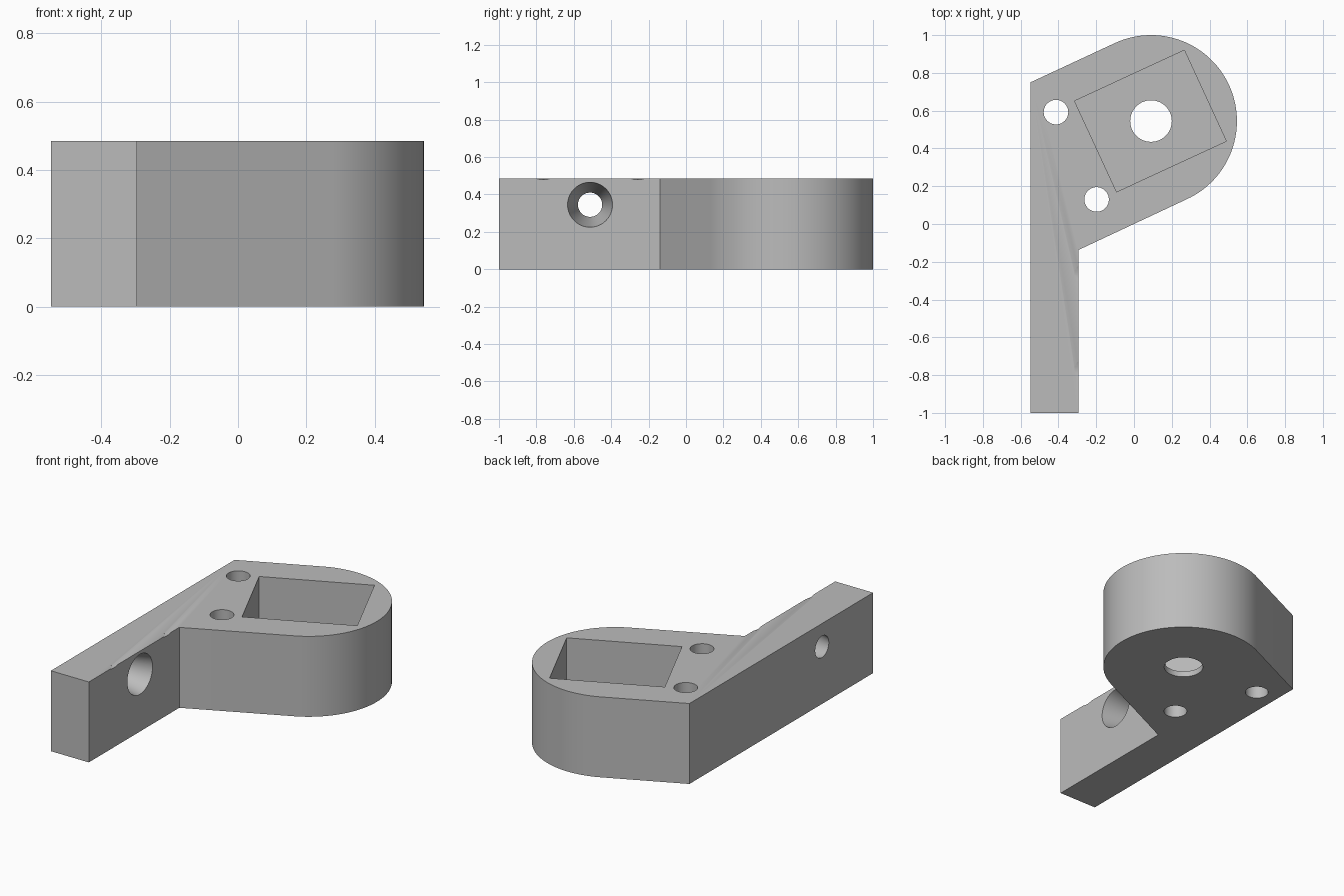
import bpy, bmesh, math
from mathutils import Matrix

if "Cube" in bpy.data.objects:
    bpy.data.objects.remove(bpy.data.objects["Cube"], do_unlink=True)

HEIGHT = 0.485
TILT = math.radians(24.8)
CX, CY, R = 0.09, 0.545, 0.455
LEFT, INNER = -0.548, -0.295

grey = bpy.data.materials.new("plain_grey")
grey.use_nodes = True
grey.diffuse_color = (0.5, 0.5, 0.5, 1)
grey.node_tree.nodes["Principled BSDF"].inputs["Base Color"].default_value = (0.5, 0.5, 0.5, 1)


def finish(name, bm):
    bmesh.ops.recalc_face_normals(bm, faces=bm.faces)
    mesh = bpy.data.meshes.new(name)
    bm.to_mesh(mesh)
    bm.free()
    mesh.materials.append(grey)
    obj = bpy.data.objects.new(name, mesh)
    bpy.context.collection.objects.link(obj)
    return obj


def cone(name, r1, r2, depth, matrix):
    bm = bmesh.new()
    bmesh.ops.create_cone(bm, cap_ends=True, segments=64, radius1=r1, radius2=r2,
                          depth=depth, matrix=matrix)
    return finish(name, bm)


# Bracket body: straight arm joined by tangents to a rounded head
profile = [(LEFT, 0.75), (LEFT, -1), (INNER, -1), (INNER, -0.138)]
steps = 64
for i in range(steps + 1):
    a = TILT - math.pi / 2 + math.pi * i / steps
    profile.append((CX + R * math.cos(a), CY + R * math.sin(a)))
bm = bmesh.new()
base = bm.faces.new([bm.verts.new((x, y, 0)) for x, y in profile])
extruded = bmesh.ops.extrude_face_region(bm, geom=[base])["geom"]
bmesh.ops.translate(bm, vec=(0, 0, HEIGHT),
                    verts=[v for v in extruded if isinstance(v, bmesh.types.BMVert)])
body = finish("bracket_body", bm)

cutters = []

# Tilted rectangular pocket above a thin floor
bm = bmesh.new()
bmesh.ops.create_cube(bm, size=1, matrix=Matrix.Translation((CX - 0.003, CY, 0.535))
                      @ Matrix.Rotation(TILT, 4, "Z") @ Matrix.Diagonal((0.64, 0.53, 1, 1)))
cutters.append(finish("pocket_cutter", bm))

# Shaft hole and two mounting holes
for name, x, y, r in (("shaft_hole_cutter", CX, CY, 0.11),
                      ("back_hole_cutter", -0.413, 0.592, 0.065),
                      ("front_hole_cutter", -0.198, 0.13, 0.065)):
    cutters.append(cone(name, r, r, 2, Matrix.Translation((x, y, 0))))

# Tapered sideways hole through the arm
along_x = Matrix.Rotation(math.pi / 2, 4, "Y")
mid = (LEFT + INNER) / 2
cutters.append(cone("side_hole_cutter", 0.061, 0.124, (INNER - LEFT) * 1.14,
                    Matrix.Translation((mid, -0.513, 0.345)) @ along_x))

# Shallow nicks on the arm's upper edge
for name, y in (("front_nick_cutter", -0.763), ("back_nick_cutter", -0.258)):
    cutters.append(cone(name, 0.112, 0.122, 0.04,
                        Matrix.Translation((INNER, y, HEIGHT + 0.111)) @ along_x))

for cutter in cutters:
    cutter.hide_render = True
    cutter.hide_viewport = True
    mod = body.modifiers.new(cutter.name, "BOOLEAN")
    mod.object = cutter
    mod.operation = "DIFFERENCE"
    mod.solver = "EXACT"

# Apply the cuts, remove the helpers and smooth the round walls
bpy.context.view_layer.update()
cut = bpy.data.meshes.new_from_object(body.evaluated_get(bpy.context.evaluated_depsgraph_get()))
body.modifiers.clear()
body.data = cut
for cutter in cutters:
    bpy.data.objects.remove(cutter, do_unlink=True)
bpy.context.view_layer.objects.active = body
body.select_set(True)
bpy.ops.object.shade_smooth_by_angle(angle=math.radians(30))
